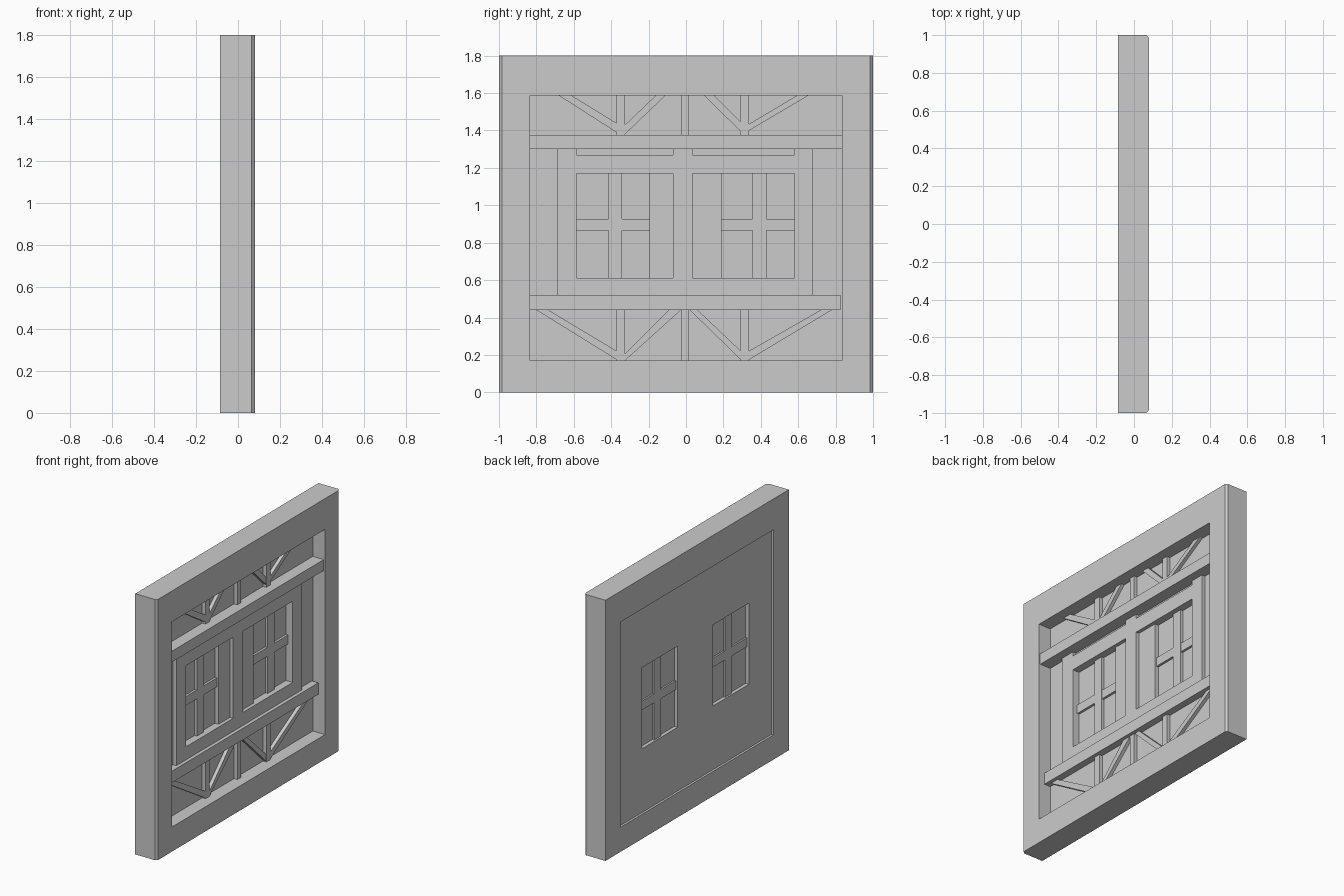
import bpy, bmesh

if "Cube" in bpy.data.objects:
    bpy.data.objects.remove(bpy.data.objects["Cube"])

WALL_BACK, WALL_FRONT, TIMBER = -0.07, -0.013, 0.012


def prism(name, pts, lo, hi, axis="x"):
    """Extrude a profile: (y, z) points along x, or (x, y) points along z."""
    place = (lambda p, t: (t, *p)) if axis == "x" else (lambda p, t: (*p, t))
    bm = bmesh.new()
    face = bm.faces.new([bm.verts.new(place(p, lo)) for p in pts])
    ext = bmesh.ops.extrude_face_region(bm, geom=[face])
    for v in ext["geom"]:
        if isinstance(v, bmesh.types.BMVert):
            v.co["xyz".index(axis)] = hi
    bmesh.ops.recalc_face_normals(bm, faces=bm.faces)
    me = bpy.data.meshes.new(name)
    bm.to_mesh(me)
    bm.free()
    ob = bpy.data.objects.new(name, me)
    bpy.context.collection.objects.link(ob)
    return ob


def box(name, y0, y1, z0, z1, x0, x1):
    return prism(name, [(y0, z0), (y1, z0), (y1, z1), (y0, z1)], x0, x1)


def cut(ob, y0, y1, z0, z1):
    """Cut a rectangular opening through the part along x."""
    cutter = box("cutter", y0, y1, z0, z1, -0.5, 0.5)
    cutter.hide_render = True
    mod = ob.modifiers.new("opening", "BOOLEAN")
    mod.operation, mod.solver, mod.object = "DIFFERENCE", "EXACT", cutter
    bpy.context.view_layer.objects.active = ob
    bpy.ops.object.modifier_apply(modifier=mod.name)
    bpy.data.objects.remove(cutter)


# Outer frame with chamfered front corners
frame = prism("outer_frame", [(-0.085, -1), (0.065, -1), (0.08, -0.985),
                              (0.08, 0.985), (0.065, 1), (-0.085, 1)], 0, 1.8, "z")
cut(frame, -0.835, 0.835, 0.17, 1.587)

# Recessed wall with two window openings
wall = box("wall", -0.835, 0.835, 0.17, 1.587, WALL_BACK, WALL_FRONT)
windows = [("left", -0.585, -0.195, -0.415, -0.343),
           ("right", 0.19, 0.58, 0.355, 0.43)]
for side, y0, y1, m0, m1 in windows:
    cut(wall, y0, y1, 0.61, 1.17)

# Panes and crossed glazing bars
for side, y0, y1, m0, m1 in windows:
    box(side + "_pane", y0, y1, 0.61, 1.17, -0.045, -0.04)
    box(side + "_upright_bar", m0, m1, 0.61, 1.17, -0.058, -0.022)
    for n, (a, b) in enumerate(((y0, m0), (m1, y1))):
        box(f"{side}_cross_bar_{n}", a, b, 0.866, 0.928, -0.056, -0.024)

# Timber surround of the windows, with narrow slots under the upper rail
surround = box("window_surround", -0.69, 0.68, 0.5, 1.32, WALL_FRONT, TIMBER)
for y0, y1 in ((-0.585, -0.07), (0.035, 0.58)):
    cut(surround, y0, y1, 0.61, 1.17)
    cut(surround, y0, y1, 1.27, 1.30)

# Horizontal rails
box("upper_rail", -0.835, 0.835, 1.30, 1.376, WALL_FRONT, 0.07)
box("lower_rail", -0.835, 0.825, 0.44, 0.52, WALL_FRONT, 0.036)

# Short posts in the upper and lower bands
bands = {"lower": (0.17, 0.44), "upper": (1.376, 1.587)}
for band, (z0, z1) in bands.items():
    for name, y0, y1 in (("left", -0.372, -0.326), ("centre", -0.024, 0.016),
                         ("right", 0.292, 0.338)):
        box(f"{band}_{name}_post", y0, y1, z0, z1, WALL_FRONT, TIMBER)

# Diagonal braces: top edge outer/inner y, post face y, heights where they meet
braces = [("lower", -0.80, -0.735, -0.372, 0.175, 0.222),
          ("lower", -0.027, -0.093, -0.326, 0.17, 0.206),
          ("lower", 0.02, 0.063, 0.292, 0.175, 0.222),
          ("lower", 0.78, 0.72, 0.338, 0.175, 0.222),
          ("upper", -0.68, -0.612, -0.372, 1.39, 1.44),
          ("upper", -0.11, -0.162, -0.326, 1.38, 1.43),
          ("upper", 0.097, 0.15, 0.292, 1.395, 1.445),
          ("upper", 0.655, 0.592, 0.338, 1.40, 1.435)]
for n, (band, outer, inner, post, z0, z1) in enumerate(braces):
    top = bands[band][1]
    prism(f"{band}_brace_{n}", [(outer, top), (inner, top), (post, z1), (post, z0)],
          WALL_FRONT, TIMBER - 0.001)
